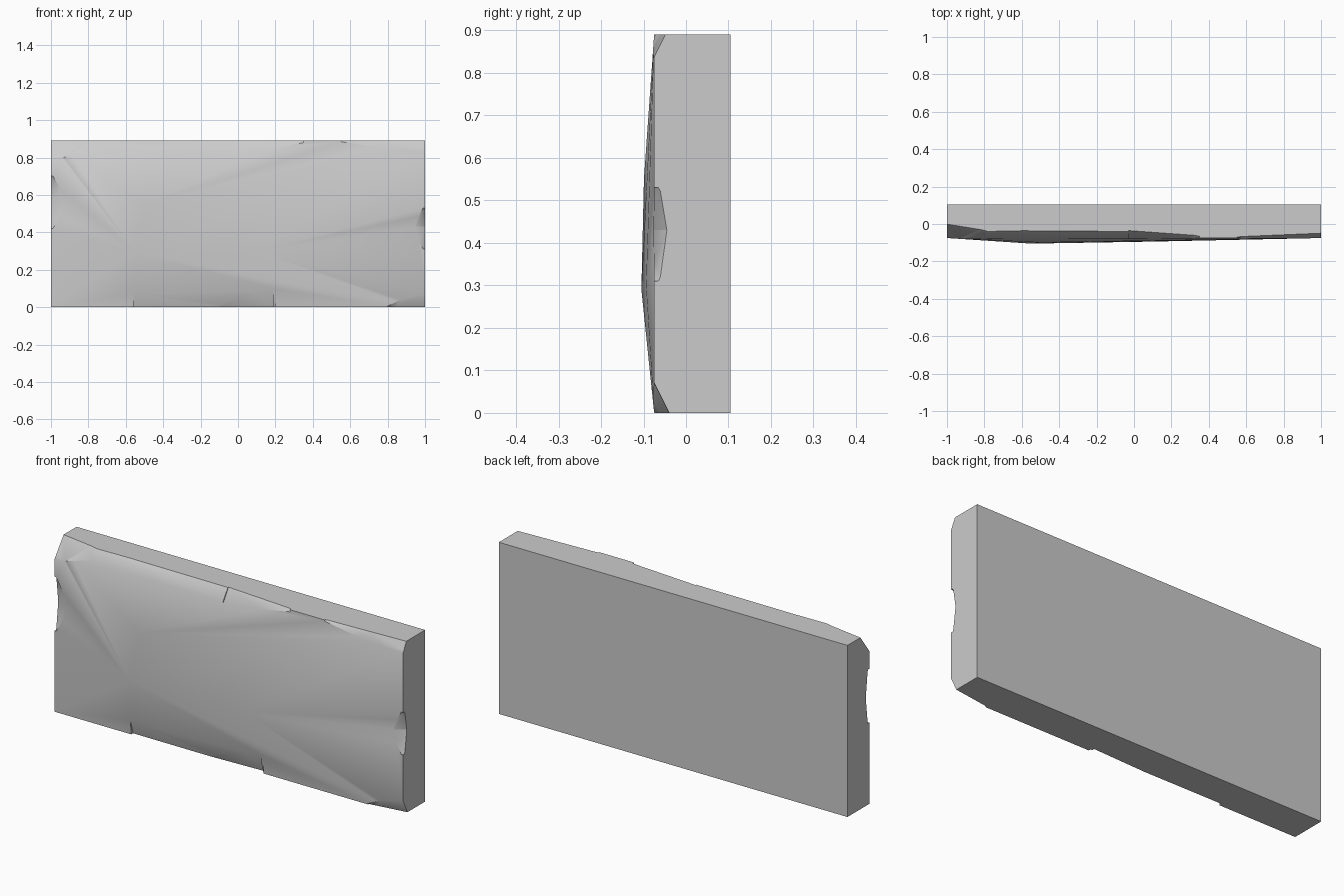
import bpy, bmesh
from mathutils import Vector as V

if "Cube" in bpy.data.objects:
    bpy.data.objects.remove(bpy.data.objects["Cube"])

H, F, B = 0.89, -0.075, 0.105   # height, front edge depth, back depth


def hull(name, points):
    bm = bmesh.new()
    for p in points:
        bm.verts.new(p)
    res = bmesh.ops.convex_hull(bm, input=bm.verts)
    junk = [g for g in res["geom_interior"] if isinstance(g, bmesh.types.BMVert)]
    if junk:
        bmesh.ops.delete(bm, geom=junk, context="VERTS")
    bmesh.ops.recalc_face_normals(bm, faces=bm.faces)
    me = bpy.data.meshes.new(name)
    bm.to_mesh(me)
    bm.free()
    ob = bpy.data.objects.new(name, me)
    bpy.context.collection.objects.link(ob)
    return ob


# slab: box with a gently bulging front
box = [(x, y, z) for x in (-1, 1) for y in (F, B) for z in (0, H)]
bulge = [(-0.55, -0.105, 0.29), (-0.5, -0.099, 0.55), (0.1, -0.094, 0.3), (0.5, -0.085, 0.55)]
slab = hull("stone_slab", box + bulge)
bpy.context.view_layer.objects.active = slab
slab.select_set(True)
cutters = []


def chip(a, b, u, v, sa, sb):
    """Break the edge a-b off; sa and sb are the (u, v) insets at each end."""
    pts = []
    for p, s in ((V(a), sa), (V(b), sb)):
        du, dv = V(u) * s[0], V(v) * s[1]
        pts += [p + du + (du - dv) * 0.8, p + dv + (dv - du) * 0.8, p - du - dv]
    c = hull("chip_cutter", pts)
    c.hide_render = True
    cutters.append(c)
    m = slab.modifiers.new("chip", "BOOLEAN")
    m.operation, m.solver, m.object = "DIFFERENCE", "EXACT", c
    bpy.ops.object.modifier_apply(modifier=m.name)


X, Y, Z = V((1, 0, 0)), V((0, 1, 0)), V((0, 0, 1))

# worn front edge, bottom: start x, end x, insets (up, back)
for x0, x1, sa, sb in [(-0.56, 0.2, (0.05, 0.015), (0.04, 0.012)),
                       (-0.14, 0.19, (0.02, 0.01), (0.07, 0.025)),
                       (0.8, 1.1, (0.005, 0.005), (0.1, 0.05))]:
    chip((x0, F, 0), (x1, F, 0), Z, Y, sa, sb)

# worn front edge, top
for x0, x1, sa, sb in [(-1.1, -0.78, (0.12, 0.09), (0.04, 0.035)),
                       (-0.8, -0.02, (0.04, 0.035), (0.05, 0.035)),
                       (-0.03, 0.35, (0.06, 0.04), (0.01, 0.01)),
                       (0.55, 1.1, (0.005, 0.005), (0.06, 0.03))]:
    chip((x0, F, H), (x1, F, H), -Z, Y, sa, sb)

# notches in the front edge at both ends: start z, end z, insets (inward, back)
for z0, z1, sa, sb in [(0.42, 0.56, (0.01, 0.01), (0.06, 0.03)),
                       (0.56, 0.7, (0.06, 0.03), (0.01, 0.01))]:
    chip((-1, F, z0), (-1, F, z1), X, Y, sa, sb)
for z0, z1, sa, sb in [(0.31, 0.43, (0.01, 0.01), (0.05, 0.03)),
                       (0.43, 0.53, (0.05, 0.03), (0.01, 0.01))]:
    chip((1, F, z0), (1, F, z1), -X, Y, sa, sb)

for c in cutters:
    bpy.data.objects.remove(c)
bpy.ops.object.shade_smooth_by_angle(angle=0.7)
